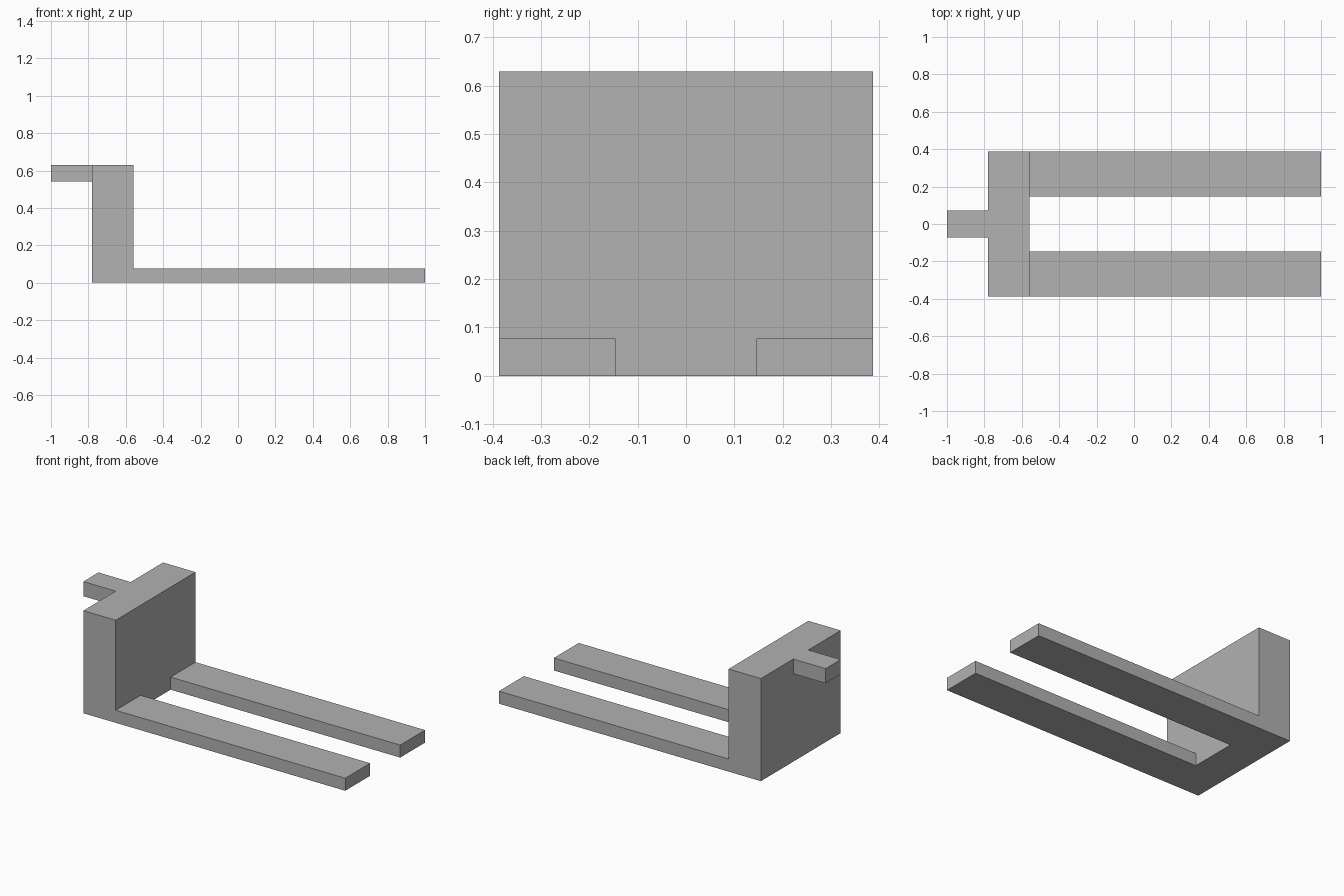
import bpy
import bmesh
from mathutils import Vector

cube = bpy.data.objects.get("Cube")
if cube:
    bpy.data.objects.remove(cube, do_unlink=True)

# Single matte grey
grey = bpy.data.materials.new("plain grey")
grey.use_nodes = True
colour = (0.445, 0.445, 0.445, 1)
grey.diffuse_color = colour
grey.node_tree.nodes["Principled BSDF"].inputs["Base Color"].default_value = colour


def box(name, low, high):
    """Box between two opposite corners."""
    low, high = Vector(low), Vector(high)
    bm = bmesh.new()
    bmesh.ops.create_cube(bm, size=1)
    bmesh.ops.scale(bm, vec=high - low, verts=bm.verts)
    bmesh.ops.translate(bm, vec=(low + high) / 2, verts=bm.verts)
    mesh = bpy.data.meshes.new(name)
    bm.to_mesh(mesh)
    bm.free()
    mesh.materials.append(grey)
    obj = bpy.data.objects.new(name, mesh)
    bpy.context.collection.objects.link(obj)
    return obj


HALF_WIDTH, HEIGHT = 0.387, 0.63
BACK, FACE = -0.78, -0.56
MIDDLE = (BACK + FACE) / 2

# Upright block
bracket = box("forked_bracket", (BACK, -HALF_WIDTH, 0), (FACE, HALF_WIDTH, HEIGHT))

# Two flat prongs and the rear tab, sunk into the block for a clean union
parts = [box("rear_tab", (-1, -0.073, 0.54), (MIDDLE, 0.073, HEIGHT))]
for side, y0, y1 in (("right", -HALF_WIDTH, -0.146), ("left", 0.146, HALF_WIDTH)):
    parts.append(box(side + "_prong", (MIDDLE, y0, 0), (1, y1, 0.077)))

# Weld everything into one solid
for part in parts:
    union = bracket.modifiers.new("join " + part.name, "BOOLEAN")
    union.operation = "UNION"
    union.solver = "EXACT"
    union.object = part
bpy.context.view_layer.update()
solid = bpy.data.meshes.new_from_object(
    bracket.evaluated_get(bpy.context.evaluated_depsgraph_get()))
bracket.modifiers.clear()
bracket.data = solid
for part in parts:
    bpy.data.objects.remove(part, do_unlink=True)

# Merge coplanar faces left by the union
bm = bmesh.new()
bm.from_mesh(solid)
bmesh.ops.dissolve_limit(bm, angle_limit=0.01, verts=bm.verts, edges=bm.edges)
bm.to_mesh(solid)
bm.free()
